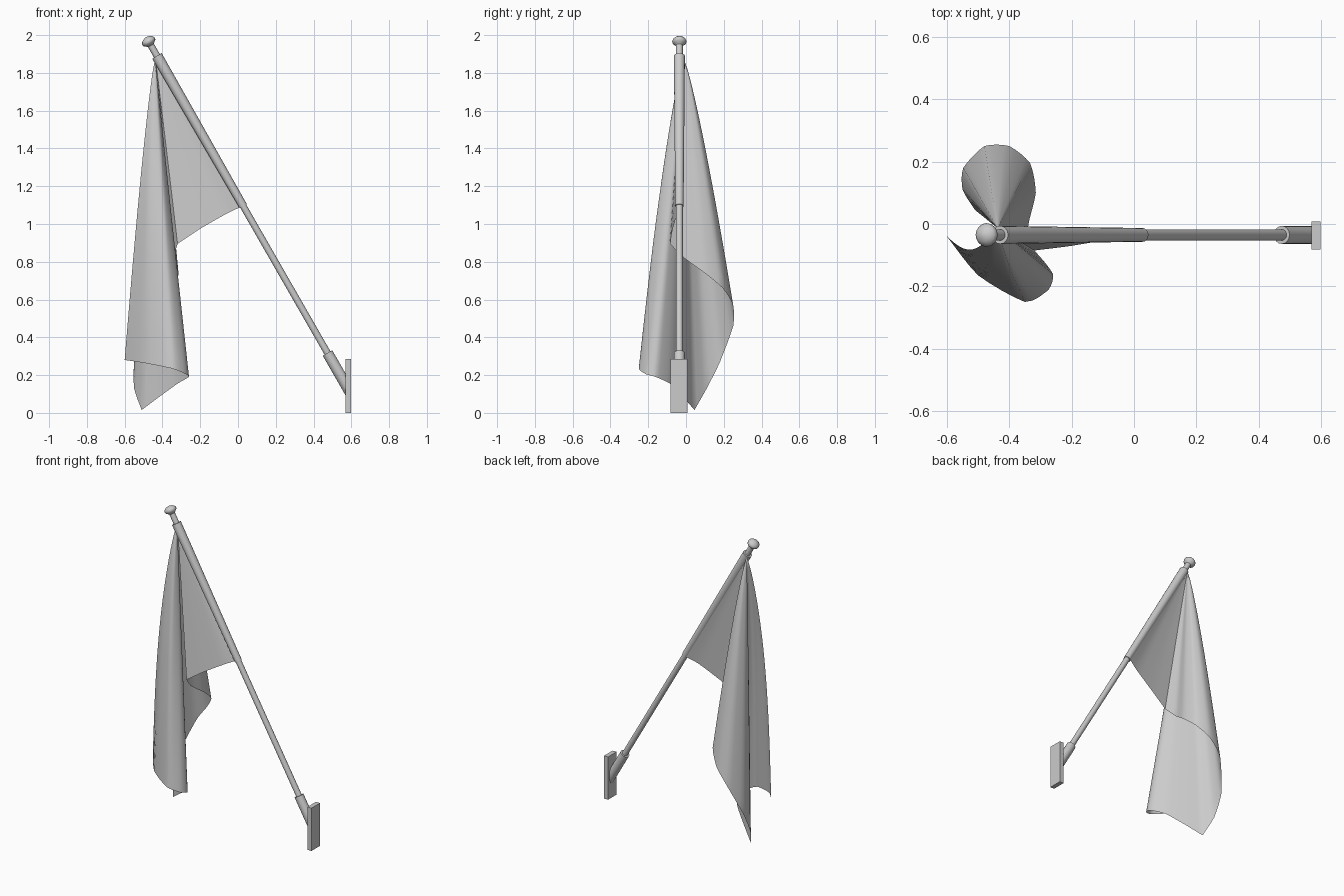
import bpy, bmesh, math
from mathutils import Vector

if "Cube" in bpy.data.objects:
    bpy.data.objects.remove(bpy.data.objects["Cube"])

Y = -0.035


def axis(z):
    # point on the slanted pole centre line at height z
    return Vector((0.475 - (z - 0.315) * 0.574, Y, z))


UP = (axis(2) - axis(0)).normalized()


def finish(name, bm, angle=40):
    me = bpy.data.meshes.new(name)
    bm.to_mesh(me)
    bm.free()
    ob = bpy.data.objects.new(name, me)
    bpy.context.collection.objects.link(ob)
    bpy.ops.object.select_all(action='DESELECT')
    ob.select_set(True)
    bpy.context.view_layer.objects.active = ob
    bpy.ops.object.shade_smooth_by_angle(angle=math.radians(angle))
    return ob


def lathe(name, base, profile, seg=16, cut_x=None):
    # rings of (radius, distance) turned about the pole direction
    bm = bmesh.new()
    side = Vector((0, 1, 0))
    other = UP.cross(side)
    rings = []
    for r, d in profile:
        rings.append([bm.verts.new(base + UP * d + (side * math.cos(a) + other * math.sin(a)) * r)
                      for a in (2 * math.pi * i / seg for i in range(seg))])
    for a, b in zip(rings, rings[1:]):
        for i in range(seg):
            j = (i + 1) % seg
            bm.faces.new((a[i], a[j], b[j], b[i]))
    bm.faces.new(rings[0])
    bm.faces.new(rings[-1])
    if cut_x is not None:
        bmesh.ops.bisect_plane(bm, geom=bm.verts[:] + bm.edges[:] + bm.faces[:],
                               plane_co=(cut_x, 0, 0), plane_no=(1, 0, 0), clear_outer=True)
    bmesh.ops.recalc_face_normals(bm, faces=bm.faces)
    return finish(name, bm)


def rod(name, z0, z1, r0, r1, **kw):
    return lathe(name, axis(z0), [(r0, 0), (r1, (axis(z1) - axis(z0)).length)], **kw)


# Wall plate
bm = bmesh.new()
bmesh.ops.create_cube(bm, size=1)
for v in bm.verts:
    v.co = Vector((0.584 + v.co.x * 0.03, -0.0375 + v.co.y * 0.09, 0.1425 + v.co.z * 0.285))
finish("wall_plate", bm)

# Socket, pole and hem sleeve
rod("pole_socket", 0.03, 0.317, 0.029, 0.029, cut_x=0.573)
rod("pole", 0.2, 1.955, 0.018, 0.018)
rod("flag_sleeve", 1.095, 1.89, 0.022, 0.029)

# Finial knob
lathe("finial", axis(1.945), [(0.018, 0), (0.026, 0.008), (0.036, 0.016), (0.038, 0.026),
                              (0.034, 0.036), (0.022, 0.046), (0.006, 0.051)])

# Flag: cloth leaves the back of the sleeve and fans down to its free edges
peak = axis(1.885) + Vector((-0.012, 0.022, -0.006))
edge = [Vector(p) for p in (
    (0.025, -0.015, 1.095), (-0.06, -0.045, 1.055), (-0.2, -0.07, 0.975), (-0.32, -0.085, 0.895),
    (-0.34, -0.01, 0.82), (-0.315, 0.1, 0.74), (-0.333, 0.195, 0.66), (-0.4, 0.25, 0.57),
    (-0.48, 0.25, 0.46), (-0.548, 0.18, 0.27), (-0.55, 0.11, 0.13), (-0.51, 0.045, 0.015),
    (-0.41, -0.02, 0.09), (-0.32, -0.085, 0.155), (-0.26, -0.16, 0.19), (-0.275, -0.212, 0.205),
    (-0.35, -0.25, 0.235), (-0.5, -0.165, 0.265), (-0.6, -0.04, 0.28))]
CORNERS = (3, 11)


def spline(i, t):
    # slightly tightened spline through the edge points, kept sharp at the corners
    p1, p2 = edge[i], edge[i + 1]
    p0 = p1 if i == 0 or i in CORNERS else edge[i - 1]
    p3 = p2 if i + 2 >= len(edge) or i + 1 in CORNERS else edge[i + 2]
    c = 0.5 * (2 * p1 + (p2 - p0) * t + (2 * p0 - 5 * p1 + 4 * p2 - p3) * t * t
               + (3 * p1 - p0 - 3 * p2 + p3) * t ** 3)
    return c.lerp(p1.lerp(p2, t), 0.4)


def sag_power(i):
    # how full each strip of cloth hangs, by position along the free edge
    keys = ((0, 1), (3, 0.97), (6, 0.82), (10, 0.82), (12, 0.95), (14, 1.05), (16, 0.95), (18, 0.8))
    for (a, pa), (b, pb) in zip(keys, keys[1:]):
        if i <= b:
            return pa + (pb - pa) * (i - a) / (b - a)
    return keys[-1][1]


STEPS, ROWS = 4, 20
outline = [spline(i, k / STEPS) for i in range(len(edge) - 1) for k in range(STEPS)] + [edge[-1]]
bm = bmesh.new()
top = bm.verts.new(peak)
cols = []
for c, p in enumerate(outline):
    i = c / STEPS
    hem = max(0, (i - 15) / 3)      # forward bow of the loose upper edge
    col = []
    for r in range(1, ROWS + 1):
        f = r / ROWS
        d = p - peak
        g = f ** sag_power(i)
        co = peak + Vector((d.x * g, d.y * g, d.z * f))
        co.y -= hem * 0.055 * math.sin(math.pi * f ** 0.8)
        col.append(bm.verts.new(co))
    cols.append(col)
for a, b in zip(cols, cols[1:]):
    bm.faces.new((top, a[0], b[0]))
    for r in range(ROWS - 1):
        bm.faces.new((a[r], a[r + 1], b[r + 1], b[r]))
finish("flag_cloth", bm, 70)
